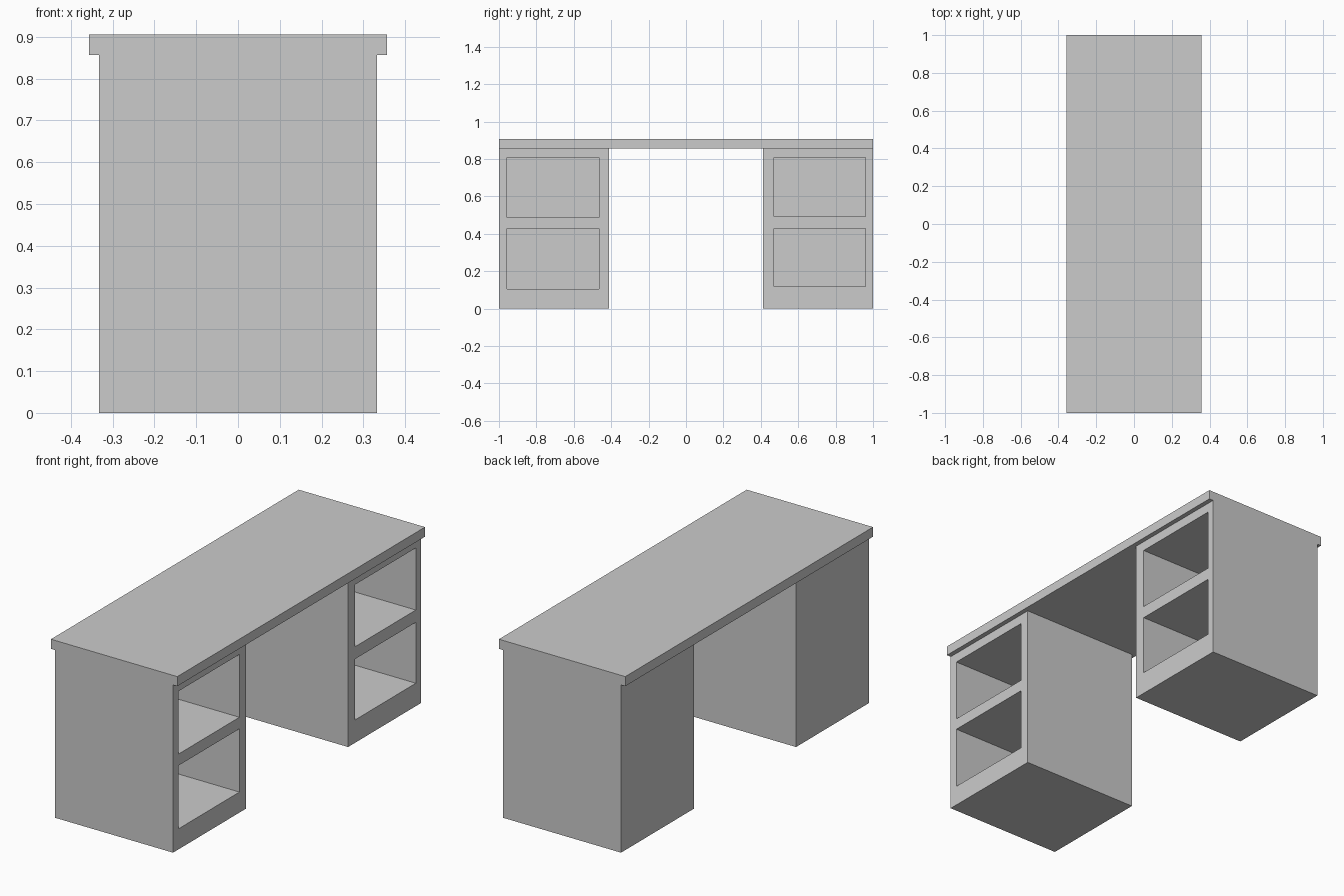
import bpy, bmesh
from mathutils import Matrix, Vector

if "Cube" in bpy.data.objects:
    bpy.data.objects.remove(bpy.data.objects["Cube"])


def boxes(name, extents):
    """One object made of axis-aligned boxes given as (x0, x1, y0, y1, z0, z1)."""
    bm = bmesh.new()
    for x0, x1, y0, y1, z0, z1 in extents:
        centre = Vector((x0 + x1, y0 + y1, z0 + z1)) / 2
        size = Vector((x1 - x0, y1 - y0, z1 - z0))
        bmesh.ops.create_cube(bm, size=1, matrix=Matrix.Translation(centre) @ Matrix.Diagonal(size).to_4x4())
    mesh = bpy.data.meshes.new(name)
    bm.to_mesh(mesh)
    bm.free()
    obj = bpy.data.objects.new(name, mesh)
    bpy.context.collection.objects.link(obj)
    return obj


def pedestal(side, y0, y1, bays):
    """Solid cabinet with open shelf bays (y0, y1, z0, z1) cut in from +x."""
    body = boxes(side + "_pedestal", [(-0.333, 0.333, y0, y1, 0, 0.857)])
    cutter = boxes(side + "_bay_cutter", [(-0.29, 0.4, *bay) for bay in bays])
    cutter.hide_render = True
    cutter.hide_set(True)
    cut = body.modifiers.new("shelf_bays", 'BOOLEAN')
    cut.operation = 'DIFFERENCE'
    cut.solver = 'EXACT'
    cut.object = cutter


# Overhanging desk top
boxes("desk_top", [(-0.357, 0.357, -1, 1, 0.857, 0.906)])

# Two pedestals, each with an upper and a lower open bay
pedestal("left", -1, -0.413, [(-0.957, -0.464, 0.487, 0.808), (-0.957, -0.464, 0.105, 0.428)])
pedestal("right", 0.413, 1, [(0.47, 0.96, 0.491, 0.808), (0.47, 0.96, 0.117, 0.428)])
